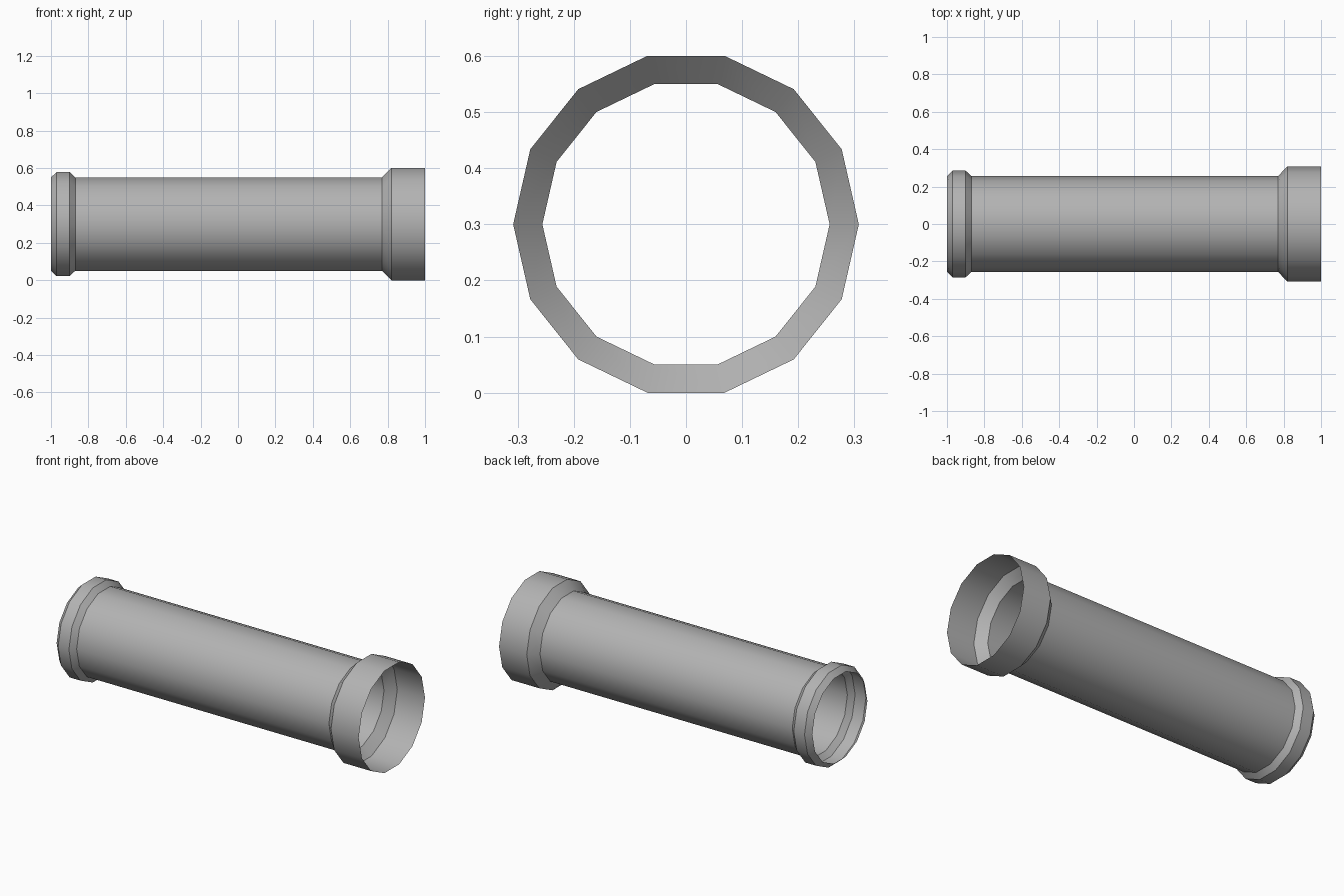
import bpy, bmesh, math

if "Cube" in bpy.data.objects:
    bpy.data.objects.remove(bpy.data.objects["Cube"])

SIDES = 14
CENTRE_Z = 0.30

# Pipe outline: (x position, radius), from the rimmed end to the socket end
PROFILE = [(-1.0, 0.256), (-0.97, 0.285), (-0.90, 0.285), (-0.87, 0.256),
           (0.77, 0.256), (0.82, 0.308), (1.0, 0.308)]

grey = bpy.data.materials.new("pipe grey")
grey.diffuse_color = (0.45, 0.45, 0.45, 1)
grey.use_nodes = True
grey.node_tree.nodes["Principled BSDF"].inputs["Base Color"].default_value = grey.diffuse_color

# Thin open shell: one ring of points per profile step, bridged by quads
bm = bmesh.new()
rings = []
for x, r in PROFILE:
    angles = [2 * math.pi * i / SIDES for i in range(SIDES)]
    rings.append([bm.verts.new((x, r * math.cos(a), CENTRE_Z + r * math.sin(a)))
                  for a in angles])
for a, b in zip(rings, rings[1:]):
    for i in range(SIDES):
        j = (i + 1) % SIDES
        bm.faces.new((a[i], a[j], b[j], b[i]))

# Make every face point away from the pipe axis
bm.normal_update()
for f in bm.faces:
    c = f.calc_center_median()
    if f.normal.y * c.y + f.normal.z * (c.z - CENTRE_Z) < 0:
        f.normal_flip()

mesh = bpy.data.meshes.new("socket_pipe")
bm.to_mesh(mesh)
bm.free()
mesh.materials.append(grey)
pipe = bpy.data.objects.new("socket_pipe", mesh)
bpy.context.collection.objects.link(pipe)

# Smooth around the pipe, crisp at the collar and socket edges
bpy.context.view_layer.objects.active = pipe
pipe.select_set(True)
bpy.ops.object.shade_smooth_by_angle(angle=math.radians(30))
